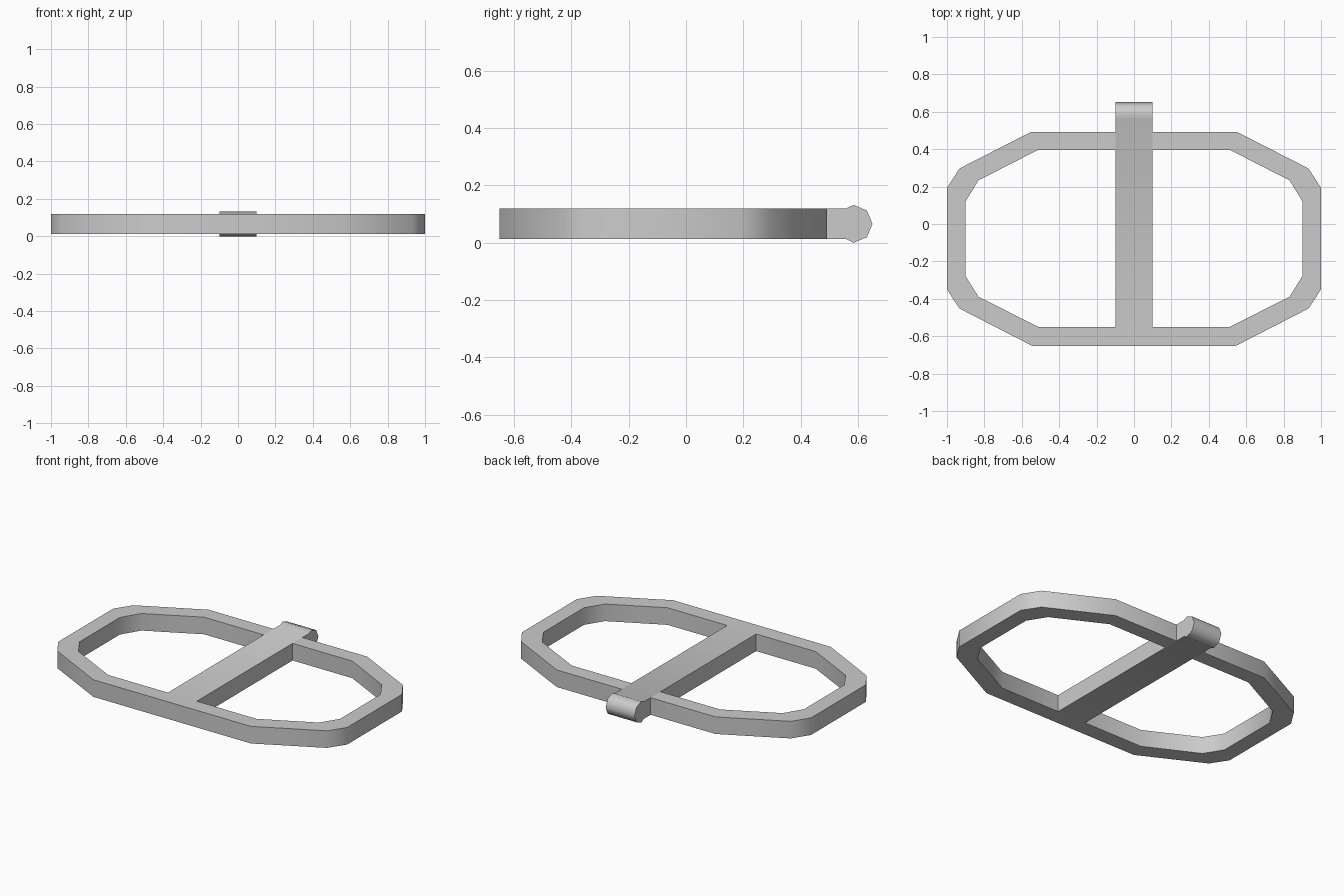
import bpy, bmesh, math
from mathutils import Vector

if "Cube" in bpy.data.objects:
    bpy.data.objects.remove(bpy.data.objects["Cube"])

BAR = 0.1                # half width of the middle bar
Z0, Z1 = 0.013, 0.12     # underside and top of the flat frame


def finish(bm, name):
    bmesh.ops.recalc_face_normals(bm, faces=bm.faces)
    mesh = bpy.data.meshes.new(name)
    bm.to_mesh(mesh)
    bm.free()
    obj = bpy.data.objects.new(name, mesh)
    bpy.context.collection.objects.link(obj)
    bpy.ops.object.select_all(action='DESELECT')
    obj.select_set(True)
    bpy.context.view_layer.objects.active = obj
    bpy.ops.object.shade_smooth_by_angle(angle=math.radians(50))
    return obj


# Frame: right half as a chamfered loop of rectangular section, mirrored
outer = [(BAR, .493), (.549, .493), (.933, .297), (1, .193),
         (1, -.35), (.933, -.452), (.545, -.651), (BAR, -.651)]
inner = [(BAR, .396), (.513, .396), (.832, .233), (.901, .12),
         (.901, -.278), (.832, -.388), (.513, -.55), (BAR, -.55)]
bm = bmesh.new()
rings = []
for o, i in zip(outer, inner):
    rings.append([bm.verts.new((x, y, z))
                  for (x, y), z in ((o, Z0), (o, Z1), (i, Z1), (i, Z0))])
for a, b in zip(rings, rings[1:]):
    for k in range(4):
        n = (k + 1) % 4
        bm.faces.new((a[k], a[n], b[n], b[k]))
# the loop is open where it meets the bar, so orient it before mirroring
frame = finish(bm, "frame")
frame.modifiers.new("mirror", 'MIRROR').use_axis[0] = True

# Middle bar with its eight-sided hinge knob, one side profile swept along x
R, CY = 0.066, 0.585
CZ = R
knob = [(CY + R * math.cos(math.radians(a)), CZ + R * math.sin(math.radians(a)))
        for a in range(-90, 91, 45)]
neck = CY - 0.026
profile = [(-.651, Z0), (neck, Z0)] + knob + [(neck, Z1), (-.651, Z1)]
bm = bmesh.new()
face = bm.faces.new([bm.verts.new((-BAR, y, z)) for y, z in profile])
ext = bmesh.ops.extrude_face_region(bm, geom=[face])
bmesh.ops.translate(bm, vec=Vector((2 * BAR, 0, 0)),
                    verts=[g for g in ext["geom"] if isinstance(g, bmesh.types.BMVert)])
finish(bm, "middle_bar_with_knob")
